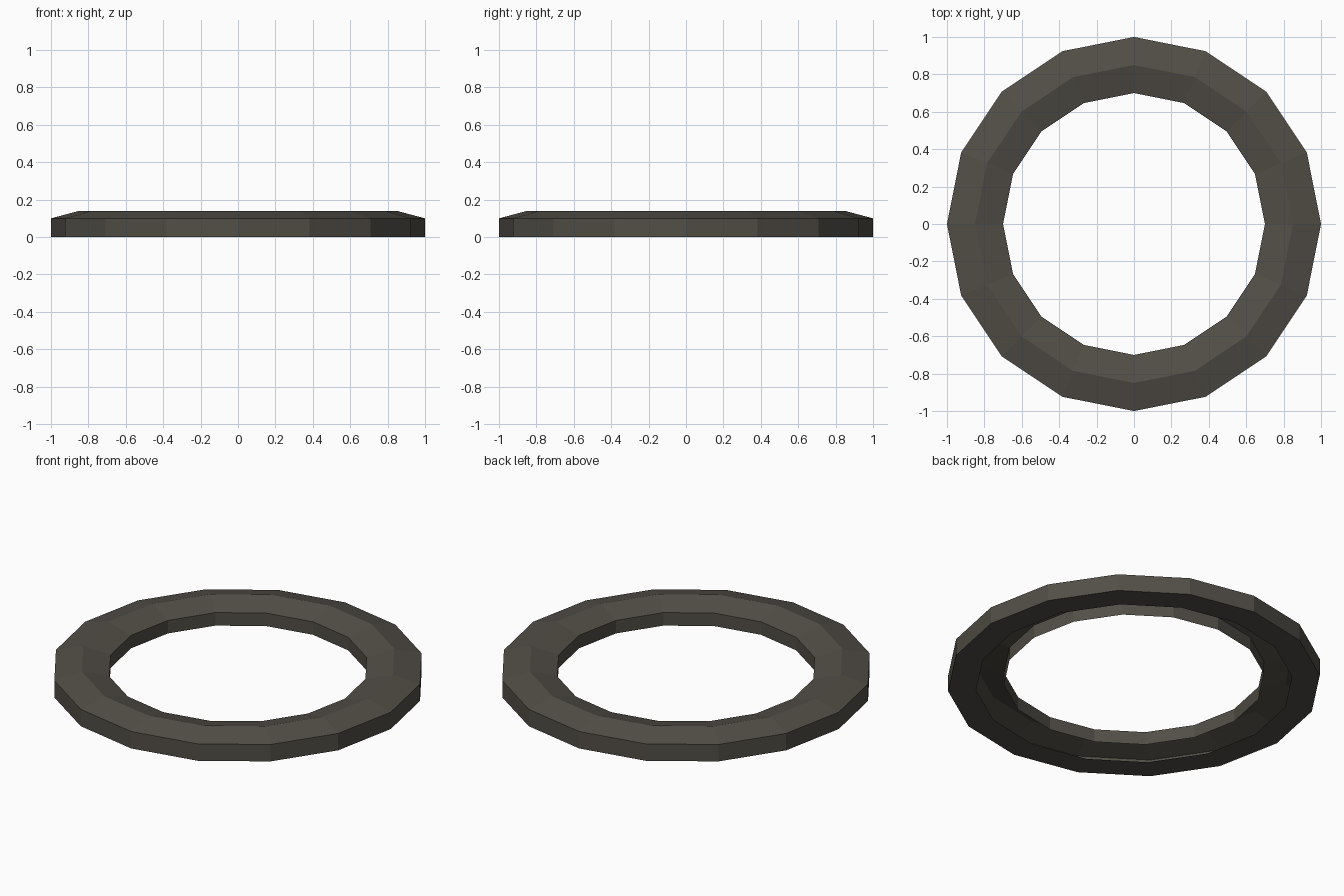
import bpy, bmesh, math

if "Cube" in bpy.data.objects:
    bpy.data.objects.remove(bpy.data.objects["Cube"])

SIDES = 16

# Open cross-section (radius, height): underside lip, outer wall,
# crowned top, then the inner wall that stops short of the ground
PROFILE = [(0.85, 0.0), (1.0, 0.0), (1.0, 0.10),
           (0.85, 0.14), (0.70, 0.10), (0.70, 0.023)]

# Sweep the section around z
bm = bmesh.new()
loops = []
for r, z in PROFILE:
    loops.append([bm.verts.new((r * math.cos(2 * math.pi * i / SIDES),
                                r * math.sin(2 * math.pi * i / SIDES), z))
                  for i in range(SIDES)])
for lower, upper in zip(loops, loops[1:]):
    for i in range(SIDES):
        j = (i + 1) % SIDES
        bm.faces.new((lower[i], lower[j], upper[j], upper[i]))

mesh = bpy.data.meshes.new("ring")
bm.to_mesh(mesh)
bm.free()
ring = bpy.data.objects.new("ring", mesh)
bpy.context.collection.objects.link(ring)

# Dark warm grey
mat = bpy.data.materials.new("dark_stone")
mat.diffuse_color = (0.085, 0.077, 0.063, 1)
mat.use_nodes = True
mat.node_tree.nodes["Principled BSDF"].inputs["Base Color"].default_value = mat.diffuse_color
mesh.materials.append(mat)
